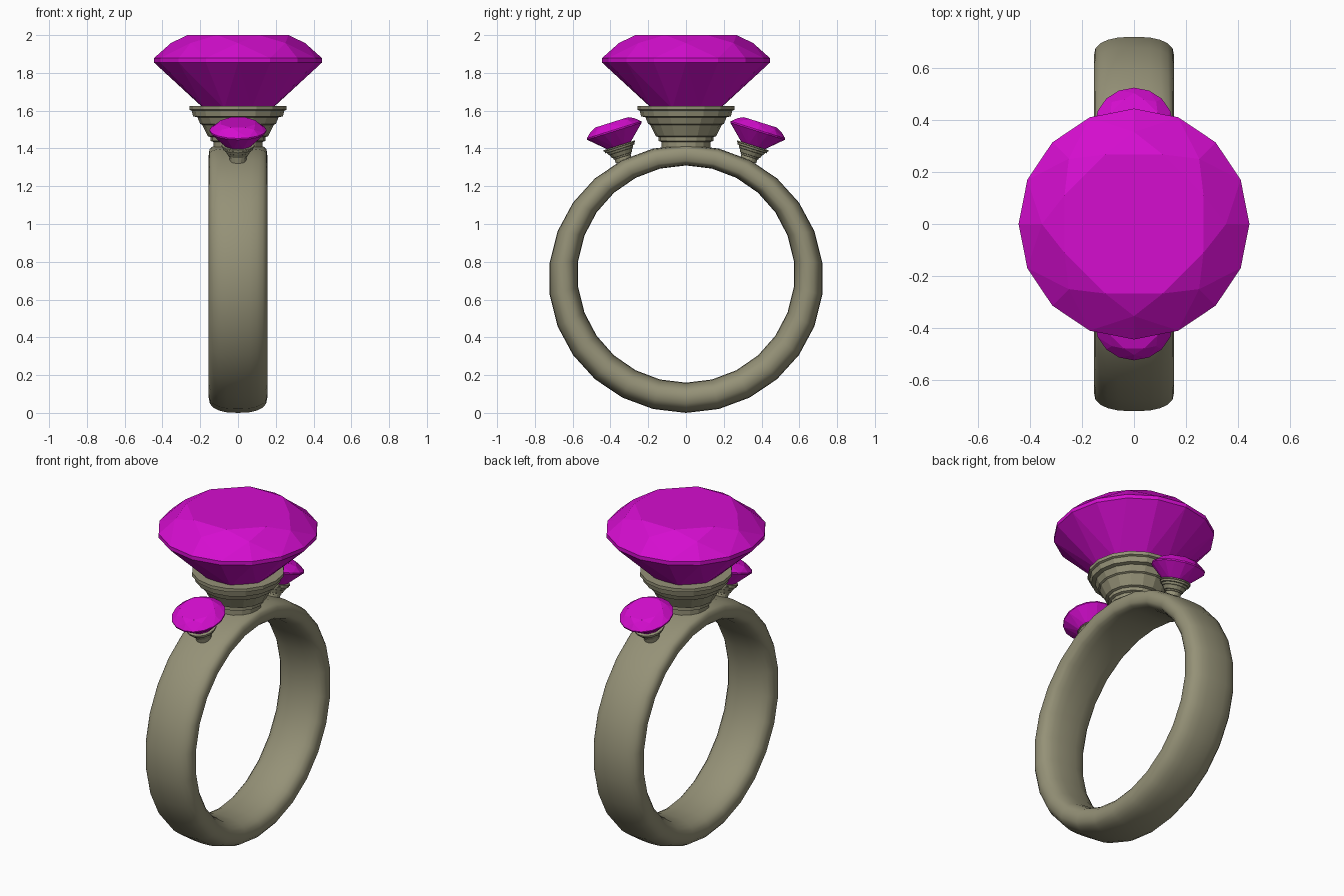
import bpy
import bmesh
from math import sin, cos, pi, radians
from mathutils import Matrix

cube = bpy.data.objects.get("Cube")
if cube:
    bpy.data.objects.remove(cube, do_unlink=True)


def material(name, rgb):
    m = bpy.data.materials.new(name)
    m.use_nodes = True
    m.diffuse_color = (*rgb, 1)
    m.node_tree.nodes["Principled BSDF"].inputs["Base Color"].default_value = (*rgb, 1)
    return m


metal = material("warm grey metal", (0.30, 0.285, 0.185))
magenta = material("magenta gem", (0.66, 0.004, 0.62))


def finish(bm, name, mat, matrix=Matrix()):
    bmesh.ops.recalc_face_normals(bm, faces=bm.faces)
    bm.transform(matrix)
    mesh = bpy.data.meshes.new(name)
    bm.to_mesh(mesh)
    bm.free()
    mesh.materials.append(mat)
    obj = bpy.data.objects.new(name, mesh)
    bpy.context.collection.objects.link(obj)
    return obj


def ring(bm, count, r, z, offset=0.0):
    step = 2 * pi / count
    return [bm.verts.new((r * cos((i + offset) * step), r * sin((i + offset) * step), z))
            for i in range(count)]


def bridge(bm, a, b):
    n = len(a)
    for i in range(n):
        j = (i + 1) % n
        bm.faces.new((a[i], a[j], b[j], b[i]))


def power(v, e):
    return abs(v) ** e * (1 if v >= 0 else -1)


def make_band():
    """Finger band: rounded section, thinner and flatter at the top."""
    bm = bmesh.new()
    around, section = 26, 20
    loops = []
    for i in range(around):
        a = 2 * pi * i / around
        s, c = sin(a), cos(a)
        outer = (0.727 * s, 0.71 + 0.71 * c)
        inner = (0.575 * s, 0.735 + 0.575 * c)
        e = 0.8 - 0.3 * max(c, 0) ** 4
        loop = []
        for k in range(section):
            b = 2 * pi * k / section
            t = 0.5 + 0.5 * power(sin(b), e)
            loop.append(bm.verts.new((0.155 * power(cos(b), e),
                                      inner[0] + (outer[0] - inner[0]) * t,
                                      inner[1] + (outer[1] - inner[1]) * t)))
        loops.append(loop)
    for i in range(around):
        bridge(bm, loops[i], loops[(i + 1) % around])
    for f in bm.faces:
        f.smooth = True
    finish(bm, "band", metal)


def make_gem(name, matrix):
    """Brilliant cut: table, stars, kites, girdle and pavilion."""
    bm = bmesh.new()
    table = ring(bm, 8, 0.29, 2.0, 0.5)
    star = ring(bm, 8, 0.355, 1.958)
    top = ring(bm, 16, 0.445, 1.878)
    low = ring(bm, 16, 0.445, 1.855)
    mid = ring(bm, 8, 0.19, 1.61, 0.5)
    culet = bm.verts.new((0, 0, 1.445))
    bm.faces.new(table)
    bridge(bm, top, low)
    for i in range(8):
        j, g = (i + 1) % 8, 2 * i
        # crown
        bm.faces.new((table[i - 1], table[i], star[i]))
        bm.faces.new((star[i], top[g + 1], star[j], table[i]))
        bm.faces.new((star[i], top[g], top[g + 1]))
        bm.faces.new((star[i], top[g - 1], top[g]))
        # pavilion
        bm.faces.new((low[g], mid[i], culet, mid[i - 1]))
        bm.faces.new((low[g], low[g + 1], mid[i]))
        bm.faces.new((low[g - 1], low[g], mid[i - 1]))
    finish(bm, name, magenta, matrix)


def make_setting(name, matrix):
    """Stepped cup that holds a gem."""
    profile = [(0.13, 1.37), (0.13, 1.435), (0.145, 1.44), (0.145, 1.46), (0.16, 1.465),
               (0.19, 1.525), (0.2, 1.53), (0.215, 1.565), (0.238, 1.57), (0.245, 1.6),
               (0.257, 1.605), (0.257, 1.625)]
    bm = bmesh.new()
    loops = [ring(bm, 16, r, z) for r, z in profile]
    for a, b in zip(loops, loops[1:]):
        bridge(bm, a, b)
    bm.faces.new(loops[0])
    bm.faces.new(loops[-1])
    finish(bm, name, metal, matrix)


make_band()
make_gem("centre_gem", Matrix())
make_setting("centre_setting", Matrix())

# Small tilted copies on the front and back shoulders
for side, label in ((-1, "front"), (1, "back")):
    place = (Matrix.Translation((0, side * 0.38, 1.495))
             @ Matrix.Rotation(radians(-17.5 * side), 4, "X")
             @ Matrix.Scale(0.34, 4)
             @ Matrix.Translation((0, 0, -1.867)))
    make_gem(label + "_gem", place)
    make_setting(label + "_setting", place)
